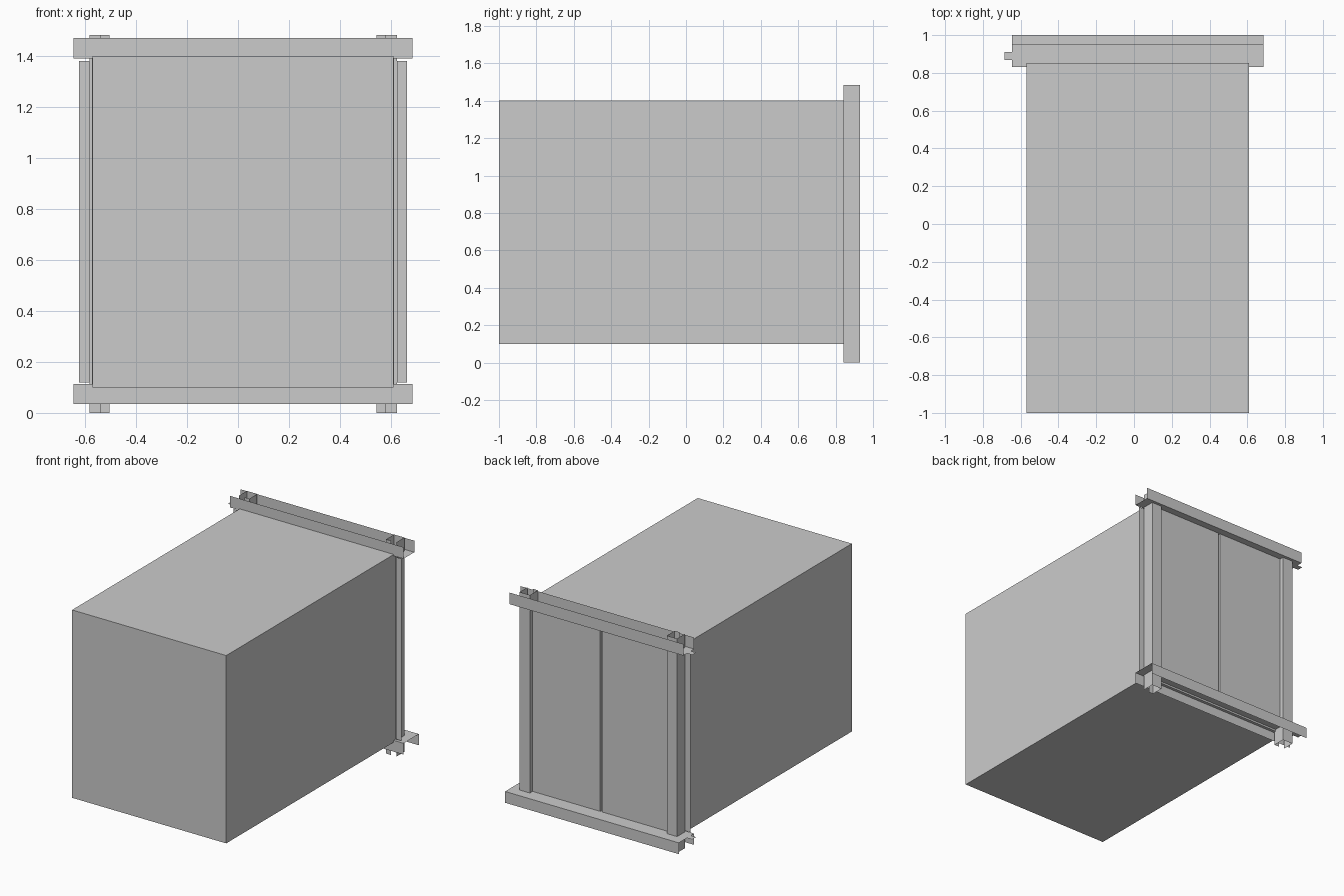
import bpy

if "Cube" in bpy.data.objects:
    bpy.data.objects.remove(bpy.data.objects["Cube"])

CX = 0.02            # centre line of box and frame


def box(name, x0, x1, y0, y1, z0, z1):
    bpy.ops.mesh.primitive_cube_add(size=1, location=((x0 + x1) / 2, (y0 + y1) / 2, (z0 + z1) / 2))
    ob = bpy.context.object
    ob.name = name
    ob.scale = (x1 - x0, y1 - y0, z1 - z0)
    return ob


def sheet(name, profile, sweep):
    """Open folded sheet: profile points swept along one axis vector."""
    n = len(profile)
    verts = list(profile) + [tuple(a + b for a, b in zip(p, sweep)) for p in profile]
    faces = [(i, i + 1, n + i + 1, n + i) for i in range(n - 1)]
    me = bpy.data.meshes.new(name)
    me.from_pydata(verts, [], faces)
    ob = bpy.data.objects.new(name, me)
    bpy.context.collection.objects.link(ob)
    return ob


# Main body
box("main_body", CX - 0.59, CX + 0.59, -1.0, 0.853, 0.10, 1.40)

# Channel rails (thin sheet), each with a flat tab on the left end
for name, web, lip, back in (("top_rail", 1.39, 1.47, 0.95), ("bottom_rail", 0.113, 0.035, 1.0)):
    x0, x1 = CX - 0.665, CX + 0.665
    prof = [(x0, 0.832, lip), (x0, 0.832, web), (x0, back, web), (x0, back, lip)]
    sheet(name, prof, (x1 - x0, 0, 0))
    sheet(name + "_tab", [(x0, 0.868, web), (x0, 0.91, web)], (-0.04, 0, 0))

# Upright posts, side flanges and rear door panels, mirrored left and right
for side, s in (("left", -1), ("right", 1)):
    outer, inner = CX + s * 0.603, CX + s * 0.524
    lip = CX + s * 0.56
    post = [(outer, 0.843, 0), (outer, 0.93, 0), (inner, 0.93, 0), (inner, 0.843, 0), (lip, 0.843, 0)]
    sheet(side + "_post", post, (0, 0, 1.483))
    sheet(side + "_flange", [(outer, 0.843, 0.12), (CX + s * 0.643, 0.843, 0.12)], (0, 0, 1.26))
    a, b = sorted((CX + s * 0.007, CX + s * 0.592))
    box(side + "_door", a, b, 0.858, 0.90, 0.113, 1.39)
